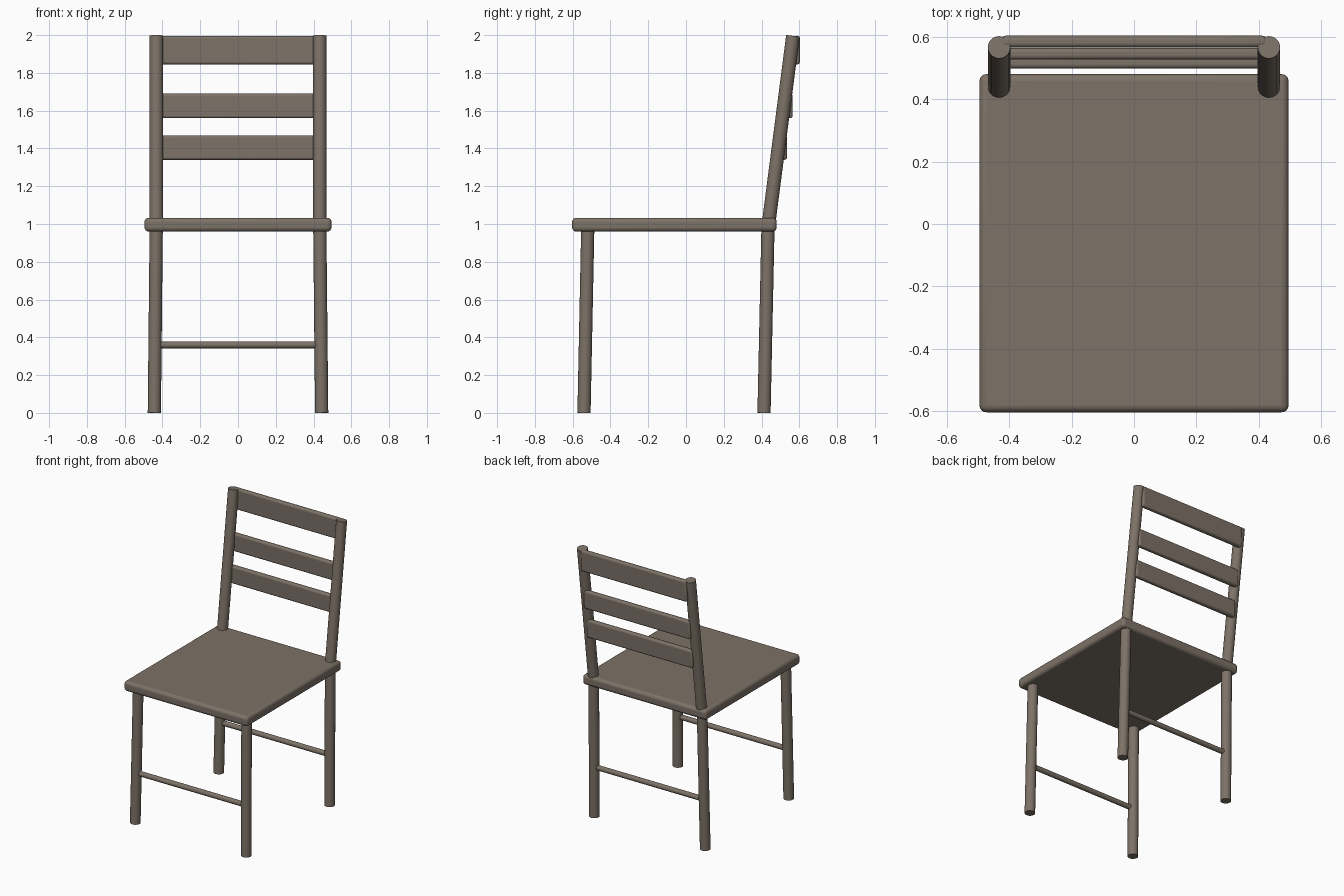
import bpy
from mathutils import Vector

cube = bpy.data.objects.get("Cube")
if cube:
    bpy.data.objects.remove(cube, do_unlink=True)

# Single wood colour
COLOUR = (0.205, 0.168, 0.136, 1.0)
wood = bpy.data.materials.new("grey_brown_wood")
wood.use_nodes = True
wood.diffuse_color = COLOUR
bsdf = wood.node_tree.nodes["Principled BSDF"]
bsdf.inputs["Base Color"].default_value = COLOUR
bsdf.inputs["Roughness"].default_value = 0.6


def finish(name):
    obj = bpy.context.object
    obj.name = name
    obj.data.materials.append(wood)
    bpy.ops.object.shade_smooth_by_angle()
    return obj


def rod(name, start, end, radius, sides=24):
    """Round bar between two points."""
    a, b = Vector(start), Vector(end)
    axis = b - a
    bpy.ops.mesh.primitive_cylinder_add(
        vertices=sides, radius=radius, depth=axis.length, location=(a + b) / 2,
        rotation=axis.to_track_quat("Z", "Y").to_euler())
    return finish(name)


def board(name, low, high, rounding):
    """Rounded box between two opposite corners."""
    a, b = Vector(low), Vector(high)
    bpy.ops.mesh.primitive_cube_add(size=1, location=(a + b) / 2)
    bpy.context.object.scale = b - a
    bpy.ops.object.transform_apply(location=False, rotation=False, scale=True)
    obj = finish(name)
    bevel = obj.modifiers.new("rounded_edges", "BEVEL")
    bevel.width = rounding
    bevel.segments = 4
    return obj


# Seat
board("seat", (-0.495, -0.603, 0.96), (0.495, 0.48, 1.033), 0.022)

# Legs and back posts, splayed slightly
for side, s in (("left", 1), ("right", -1)):
    rod("front_leg_" + side, (s * 0.443, -0.54, 0), (s * 0.433, -0.52, 0.98), 0.035)
    rod("back_leg_" + side, (s * 0.443, 0.413, 0), (s * 0.433, 0.434, 0.98), 0.035)
    rod("back_post_" + side, (s * 0.432, 0.437, 1.0), (s * 0.432, 0.566, 1.996), 0.036)

# Stretchers between the legs
for name, y in (("front_stretcher", -0.533), ("back_stretcher", 0.421)):
    rod(name, (-0.44, y, 0.36), (0.44, y, 0.36), 0.018)

# Backrest slats: rear face, bottom and top
for name, back, low, high in (("top_slat", 0.603, 1.845, 1.996),
                              ("middle_slat", 0.564, 1.56, 1.69),
                              ("lower_slat", 0.535, 1.34, 1.468)):
    board(name, (-0.425, back - 0.037, low), (0.425, back, high), 0.013)
